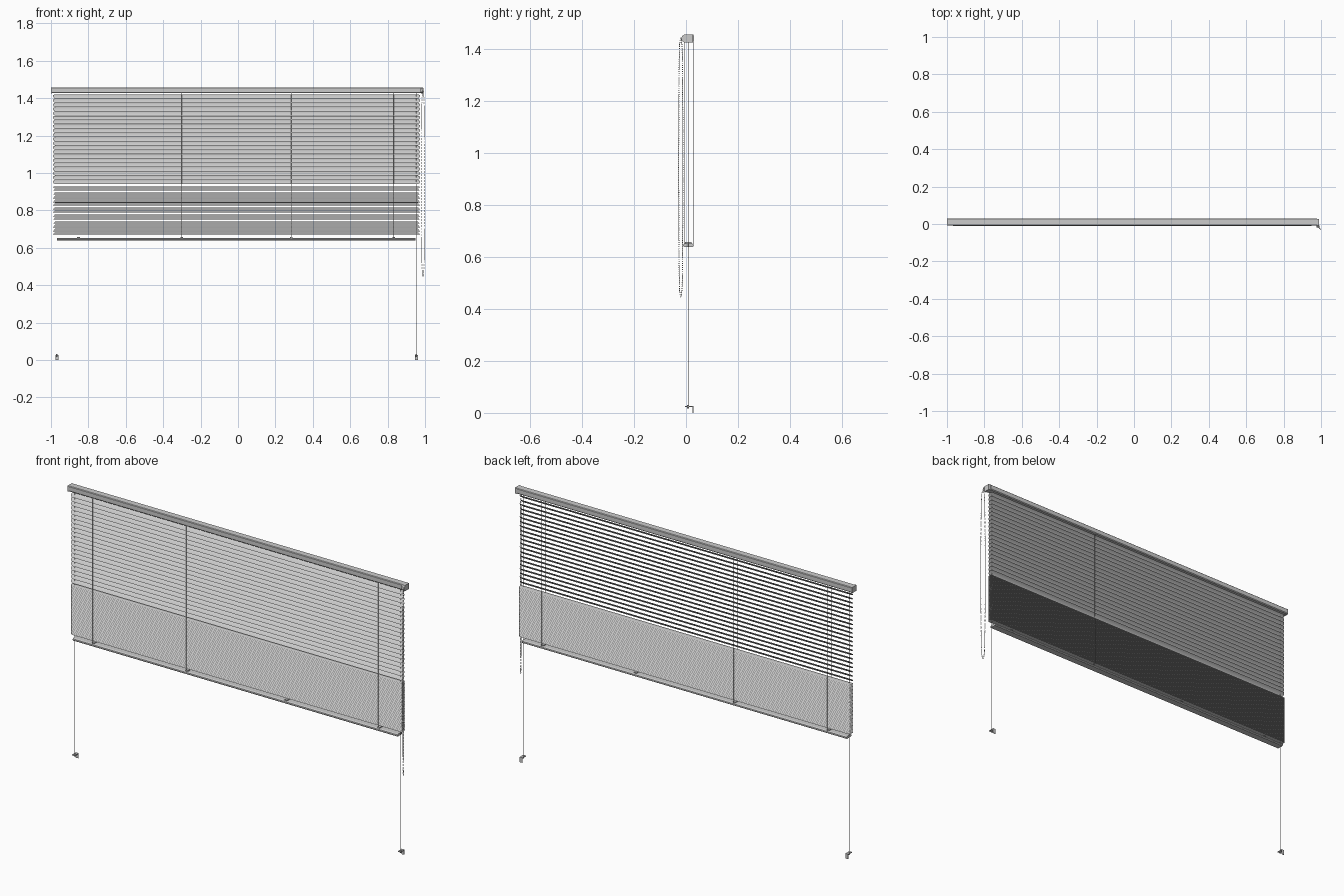
import bpy, bmesh, math
from mathutils import Vector, Matrix

if "Cube" in bpy.data.objects:
    bpy.data.objects.remove(bpy.data.objects["Cube"])

def material(name, v):
    m = bpy.data.materials.new(name)
    m.diffuse_color = (v, v, v, 1)
    m.use_nodes = True
    m.node_tree.nodes["Principled BSDF"].inputs["Base Color"].default_value = m.diffuse_color
    return m

GREY = material("light grey", 0.6)

def finish(name, bm, smooth=False):
    me = bpy.data.meshes.new(name)
    bm.to_mesh(me)
    bm.free()
    me.materials.append(GREY)
    for p in me.polygons:
        p.use_smooth = smooth
    ob = bpy.data.objects.new(name, me)
    bpy.context.scene.collection.objects.link(ob)
    return ob

def add_box(bm, x0, x1, y0, y1, z0, z1):
    mat = Matrix.Translation(((x0 + x1) / 2, (y0 + y1) / 2, (z0 + z1) / 2)) \
        @ Matrix.Diagonal((x1 - x0, y1 - y0, z1 - z0, 1))
    bmesh.ops.create_cube(bm, size=1, matrix=mat)

def add_rod(bm, x, y, z0, z1, r, sides=6):
    bmesh.ops.create_cone(bm, cap_ends=True, segments=sides, radius1=r, radius2=r,
                          depth=z1 - z0, matrix=Matrix.Translation((x, y, (z0 + z1) / 2)))

def extrude_x(name, profile, x0, x1):
    bm = bmesh.new()
    a, b = ([bm.verts.new((x, y, z)) for y, z in profile] for x in (x0, x1))
    n = len(profile)
    for i in range(n):
        bm.faces.new((a[i], a[(i + 1) % n], b[(i + 1) % n], b[i]))
    bm.faces.new(a)
    bm.faces.new(b)
    bmesh.ops.recalc_face_normals(bm, faces=bm.faces[:])
    return finish(name, bm)

# Headrail with end caps
extrude_x("headrail", [(-0.005, 1.427), (0.026, 1.427), (0.03, 1.431), (0.03, 1.453),
                       (0.027, 1.456), (-0.005, 1.456), (-0.008, 1.453), (-0.008, 1.431)],
          -0.994, 0.978)
bm = bmesh.new()
add_box(bm, -1.0, -0.994, -0.008, 0.029, 1.425, 1.456)
add_box(bm, 0.978, 0.99, -0.008, 0.026, 1.425, 1.456)
finish("headrail_end_caps", bm)

# Chain pulley housing on the right end
extrude_x("chain_housing", [(-0.008, 1.427), (-0.016, 1.432), (-0.018, 1.44),
                            (-0.016, 1.449), (-0.008, 1.455)], 0.976, 0.992)

# Slats: thin arched strips with rounded ends
XC, YC, HALF_L, HALF_W = -0.008, 0.0105, 0.981, 0.0165

def add_slat(bm, z, tilt):
    c, s = math.cos(tilt), math.sin(tilt)
    rows = []
    for i in range(7):
        v = -1 + i / 3
        y, h = v * HALF_W, 0.0028 * (1 - v * v)
        hx = HALF_L - 0.011 * abs(v) ** 3
        rows.append([bm.verts.new((XC + sx * hx, YC + y * c - h * s, z + y * s + h * c))
                     for sx in (-1, 1)])
    for a, b in zip(rows, rows[1:]):
        bm.faces.new((a[0], a[1], b[1], b[0]))

bm = bmesh.new()
for i in range(21):
    add_slat(bm, 0.951 + i * 0.0229, math.radians(43))
finish("tilted_slats", bm, True)
bm = bmesh.new()
for i in range(43):
    add_slat(bm, 0.667 + i * 0.0062, 0)
finish("stacked_slats", bm, True)

# Bottom rail with cord clips
extrude_x("bottom_rail", [(-0.008, 0.639), (0.026, 0.639), (0.03, 0.643), (0.029, 0.649),
                          (0.022, 0.652), (-0.003, 0.652), (-0.01, 0.649), (-0.011, 0.643)],
          -0.968, 0.948)
CORDS = (-0.853, -0.30, 0.285, 0.832)
bm = bmesh.new()
for x in CORDS:
    add_box(bm, x - 0.007, x + 0.007, -0.004, 0.022, 0.652, 0.657)
finish("cord_clips", bm)

# Ladder cords in front of and behind the slats
bm = bmesh.new()
for x in CORDS:
    for y in (-0.0065, 0.0275):
        add_rod(bm, x, y, 0.648, 1.43, 0.0009, 5)
finish("ladder_cords", bm)

# Guide wires and floor brackets
bm_w, bm_b = bmesh.new(), bmesh.new()
for x in (-0.968, 0.954):
    add_rod(bm_w, x, 0.008, 0.02, 1.43, 0.0012)
    add_box(bm_b, x - 0.008, x + 0.008, -0.004, 0.028, 0.023, 0.027)
    add_box(bm_b, x - 0.008, x + 0.008, 0.025, 0.028, 0.0, 0.023)
    add_rod(bm_b, x, 0.008, 0.016, 0.031, 0.004, 10)
finish("guide_wires", bm_w)
finish("floor_brackets", bm_b)

# Beaded chain loop
N, Z0, Z1 = 124, 0.447, 1.442
loop = []
for side in (1, -1):
    for i in range(N + 1):
        u = i / N if side == 1 else 1 - i / N
        w = side * math.sqrt(max(0, 1 - abs(2 * u - 1) ** 12)) * (0.75 + 0.25 * math.sin(math.pi * u))
        loop.append(Vector((0.989 + 0.008 * w, -0.020 - 0.008 * w, Z0 + (Z1 - Z0) * u)))
bm = bmesh.new()
for p in loop:
    bmesh.ops.create_icosphere(bm, subdivisions=1, radius=0.0023, matrix=Matrix.Translation(p))
finish("chain_beads", bm, True)
cu = bpy.data.curves.new("chain_cord", 'CURVE')
cu.dimensions = '3D'
cu.bevel_depth = 0.0009
cu.bevel_resolution = 0
sp = cu.splines.new('POLY')
sp.points.add(len(loop) - 1)
for pt, p in zip(sp.points, loop):
    pt.co = (*p, 1)
sp.use_cyclic_u = True
cu.materials.append(GREY)
bpy.context.scene.collection.objects.link(bpy.data.objects.new("chain_cord", cu))
